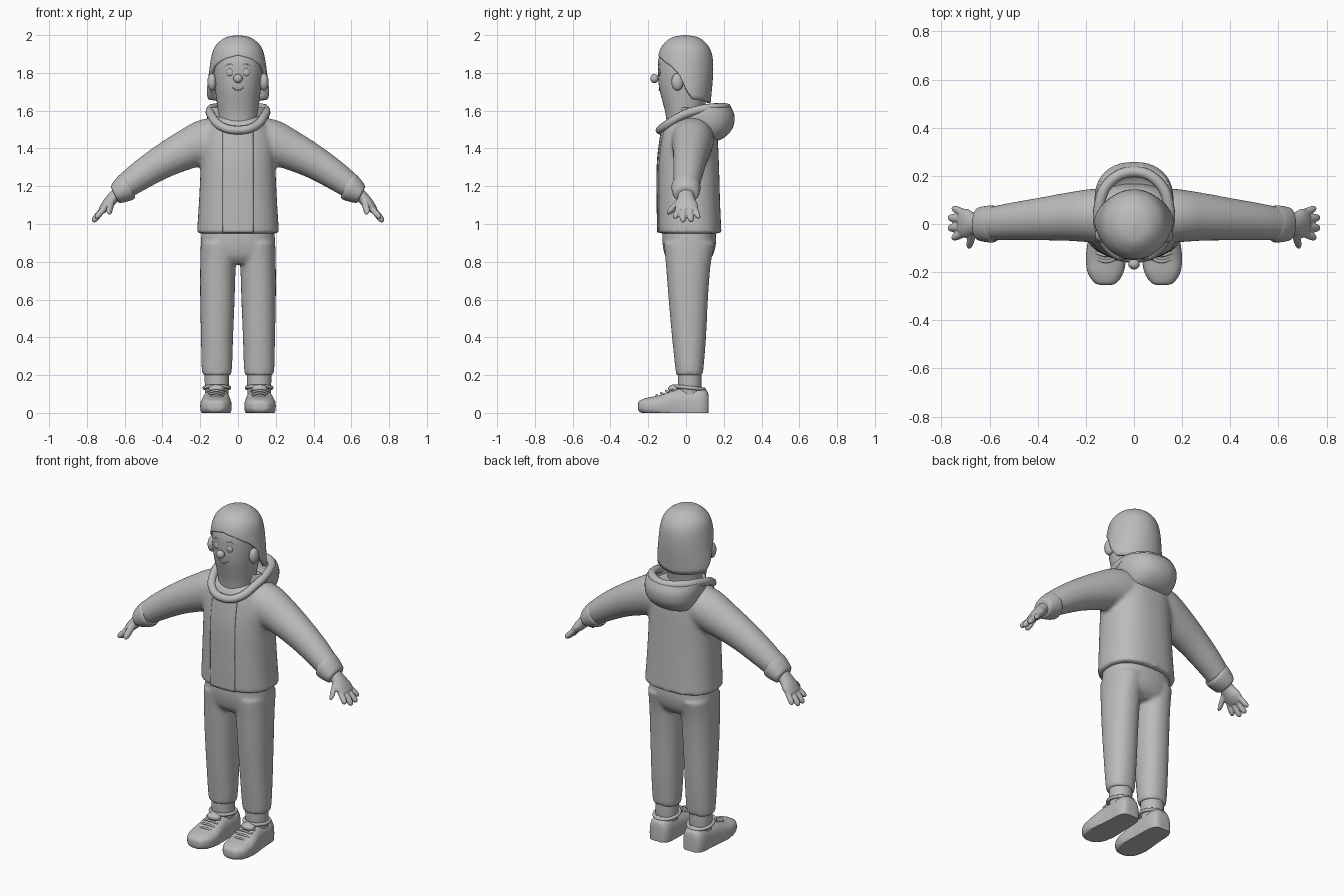
import bpy, bmesh, math
from mathutils import Vector

cube = bpy.data.objects.get("Cube")
if cube:
    bpy.data.objects.remove(cube)

grey = bpy.data.materials.new("plain_grey")
grey.use_nodes = True
grey.diffuse_color = (0.5, 0.5, 0.5, 1)
grey.node_tree.nodes["Principled BSDF"].inputs["Base Color"].default_value = (0.5, 0.5, 0.5, 1)

X, Y, Z = Vector((1, 0, 0)), Vector((0, 1, 0)), Vector((0, 0, 1))
ARM_UP = Vector((0.45, 0, 0.89))
HAND_UP = Vector((0.76, 0, 0.65))


def spline(keys, steps):
    """Smoothly interpolate tuples of numbers."""
    out = []
    for i in range(len(keys) - 1):
        p = [keys[max(i - 1, 0)], keys[i], keys[i + 1], keys[min(i + 2, len(keys) - 1)]]
        for s in range(steps):
            t = s / steps
            out.append([b + 0.5 * t * (c - a + t * (2 * a - 5 * b + 4 * c - d + t * (3 * (b - c) + d - a)))
                        for a, b, c, d in zip(*p)])
    out.append(list(keys[-1]))
    return out


def loft(bm, keys, a, b, side=1, n=40, steps=5, power=2.0, floor=False, capped=True):
    """Skin rounded rings given as (x, y, z, radius along a, radius along b)."""
    rings = []
    for x, y, z, ra, rb in spline(keys, steps):
        ring = []
        for i in range(n):
            t = math.tau * i / n
            c, s = math.cos(t), math.sin(t)
            u = math.copysign(abs(c) ** (2 / power), c) * max(ra, 0.001)
            v = math.copysign(abs(s) ** (2 / power), s) * max(rb, 0.001)
            p = Vector((x, y, z)) + a * u + b * v
            p.x *= side
            if floor:
                p.z = max(p.z, 0)
            ring.append(bm.verts.new(p))
        rings.append(ring)
    for r, q in zip(rings, rings[1:]):
        for i in range(n):
            j = (i + 1) % n
            bm.faces.new((r[i], r[j], q[j], q[i]))
    if capped:
        bm.faces.new(rings[0])
        bm.faces.new(rings[-1])


def finish(bm, name, voxel=0, relax=4, thick=0):
    bmesh.ops.recalc_face_normals(bm, faces=bm.faces)
    me = bpy.data.meshes.new(name)
    bm.to_mesh(me)
    bm.free()
    ob = bpy.data.objects.new(name, me)
    bpy.context.collection.objects.link(ob)
    me.materials.append(grey)
    if voxel:
        m = ob.modifiers.new("blend", "REMESH")
        m.mode, m.voxel_size, m.use_smooth_shade = "VOXEL", voxel, True
        m = ob.modifiers.new("relax", "SMOOTH")
        m.factor, m.iterations = 0.5, relax
    if thick:
        m = ob.modifiers.new("thickness", "SOLIDIFY")
        m.thickness, m.offset = thick, 0
    bpy.ops.object.select_all(action="DESELECT")
    ob.select_set(True)
    bpy.context.view_layer.objects.active = ob
    if voxel:
        bpy.ops.object.shade_smooth()
    else:
        bpy.ops.object.shade_smooth_by_angle(angle=math.radians(45))
    return ob


def tube(name, points, radius, closed=False):
    cu = bpy.data.curves.new(name, "CURVE")
    cu.dimensions, cu.bevel_depth, cu.bevel_resolution, cu.use_fill_caps = "3D", radius, 3, True
    sp = cu.splines.new("BEZIER")
    sp.bezier_points.add(len(points) - 1)
    sp.use_cyclic_u, sp.resolution_u = closed, 8
    for bp, p in zip(sp.bezier_points, points):
        bp.co = p
        bp.handle_left_type = bp.handle_right_type = "AUTO"
    ob = bpy.data.objects.new(name, cu)
    bpy.context.collection.objects.link(ob)
    cu.materials.append(grey)


def ball(name, loc, size):
    bm = bmesh.new()
    bmesh.ops.create_uvsphere(bm, u_segments=24, v_segments=14, radius=1)
    bmesh.ops.scale(bm, vec=size, verts=bm.verts)
    bmesh.ops.translate(bm, vec=loc, verts=bm.verts)
    finish(bm, name)


# Jacket: torso and sleeves blended together
torso = [(0, 0.02, 0.95, 0.218, 0.168), (0, 0.015, 1.1, 0.208, 0.166), (0, 0.012, 1.3, 0.198, 0.163),
         (0, 0.015, 1.42, 0.195, 0.155), (0, 0.02, 1.52, 0.165, 0.14), (0, 0.03, 1.57, 0.12, 0.11)]
sleeve = [(0.05, 0.035, 1.475, 0.11, 0.105), (0.16, 0.035, 1.44, 0.112, 0.12), (0.28, 0.03, 1.39, 0.1, 0.105),
          (0.4, 0.02, 1.33, 0.088, 0.09), (0.52, 0.01, 1.255, 0.077, 0.078), (0.61, 0, 1.19, 0.068, 0.066)]
bm = bmesh.new()
loft(bm, torso, X, Y, power=2.4)
for side in (1, -1):
    loft(bm, sleeve, Y, ARM_UP, side)
finish(bm, "jacket", 0.011, 8)

# Raised front placket cut from the torso shape
bm = bmesh.new()
loft(bm, torso, X, Y, power=2.4, n=64, capped=False)
for co, no in (((0.08, 0, 0), X), ((-0.08, 0, 0), -X), ((0, 0, 0), Y), ((0, 0, 0.955), -Z), ((0, 0, 1.5), Z)):
    bmesh.ops.bisect_plane(bm, geom=bm.verts[:] + bm.edges[:] + bm.faces[:],
                           plane_co=co, plane_no=no, clear_outer=True)
finish(bm, "jacket_placket", thick=0.009)

# Trousers: hips and legs blended together
bm = bmesh.new()
loft(bm, [(0, 0.015, 0.98, 0.19, 0.14), (0, 0.017, 0.9, 0.197, 0.142),
          (0, 0.015, 0.83, 0.193, 0.125), (0, 0.01, 0.79, 0.15, 0.09)], X, Y, power=2.4)
for side in (1, -1):
    loft(bm, [(0.1, 0.018, 0.9, 0.097, 0.135), (0.106, 0.012, 0.78, 0.094, 0.118),
              (0.109, 0.012, 0.6, 0.091, 0.104), (0.111, 0.016, 0.4, 0.085, 0.09),
              (0.112, 0.018, 0.25, 0.081, 0.076), (0.112, 0.018, 0.2, 0.076, 0.07)], X, Y, side, power=2.2)
finish(bm, "trousers", 0.01, 6)

# Bowl of the lowered hood and its rolled rim
bm = bmesh.new()
loft(bm, [(0, 0.1, 1.44, 0.03, 0.03), (0, 0.1, 1.46, 0.11, 0.09), (0, 0.1, 1.51, 0.145, 0.138),
          (0, 0.1, 1.57, 0.155, 0.148), (0, 0.095, 1.615, 0.15, 0.135)], X, Y, power=2.3, capped=False)
finish(bm, "hood", thick=0.018)
half = [(0.085, -0.115, 1.515), (0.138, -0.03, 1.57), (0.145, 0.07, 1.605), (0.1, 0.175, 1.618)]
tube("hood_rim", [(0, -0.138, 1.497)] + half + [(0, 0.217, 1.615)]
     + [(-x, y, z) for x, y, z in reversed(half)], 0.023, True)

# Head and neck
bm = bmesh.new()
loft(bm, [(0, -0.005, 1.47, 0.095, 0.09), (0, -0.008, 1.58, 0.104, 0.1), (0, -0.01, 1.65, 0.113, 0.115),
          (0, -0.01, 1.72, 0.122, 0.132), (0, -0.01, 1.8, 0.13, 0.139), (0, -0.01, 1.88, 0.127, 0.134),
          (0, -0.005, 1.94, 0.1, 0.105), (0, 0, 1.975, 0.05, 0.05)], X, Y, power=2.1)
finish(bm, "head")

# Bobbed hair: each column runs from the crown to a hairline set by its angle
hair = [(2.0, 0, 0.005), (1.99, 0.06, 0.065), (1.965, 0.1, 0.103), (1.93, 0.127, 0.13), (1.88, 0.142, 0.145),
        (1.8, 0.154, 0.148), (1.7, 0.166, 0.14), (1.64, 0.166, 0.134)]
hairline = [(0, 1.895), (30, 1.875), (60, 1.835), (78, 1.79), (92, 1.71), (108, 1.66), (180, 1.64)]


def lookup(table, t):
    table = sorted(table)
    for p, q in zip(table, table[1:]):
        if t <= q[0]:
            f = max(0, (t - p[0]) / (q[0] - p[0]))
            return [u + f * (v - u) for u, v in zip(p, q)]
    return table[-1]


bm = bmesh.new()
profile, n, rows, grid = spline(hair, 4), 64, 24, []
for i in range(n):
    ang = math.tau * i / n
    low = lookup(hairline, math.degrees(min(ang, math.tau - ang)))[1]
    column = []
    for j in range(rows + 1):
        z = 2.0 - (2.0 - low) * (j / rows) ** 1.7
        _, rx, ry = lookup(profile, z)
        column.append(bm.verts.new((rx * math.sin(ang), -0.004 - ry * math.cos(ang), z)))
    grid.append(column)
for i in range(n):
    p, q = grid[i], grid[(i + 1) % n]
    for j in range(rows):
        bm.faces.new((p[j], p[j + 1], q[j + 1], q[j]))
bmesh.ops.remove_doubles(bm, verts=bm.verts, dist=0.0015)
finish(bm, "hair").modifiers.new("thickness", "SOLIDIFY").thickness = 0.02

# Face
ball("nose", (0, -0.167, 1.77), (0.024, 0.022, 0.024))
tube("mouth", [(-0.03, -0.139, 1.722), (0, -0.142, 1.708), (0.03, -0.139, 1.722)], 0.003)
for side, word in ((1, "left"), (-1, "right")):
    ball(word + "_eye", (side * 0.042, -0.141, 1.803), (0.02, 0.008, 0.02))
    ball(word + "_ear", (side * 0.138, -0.045, 1.752), (0.024, 0.032, 0.046))
    tube(word + "_eyebrow", [(side * x, y, z) for x, y, z in
                             ((0.02, -0.144, 1.835), (0.042, -0.14, 1.847), (0.065, -0.129, 1.836))], 0.004)

for side, word in ((1, "left"), (-1, "right")):
    # Sleeve cuff
    bm = bmesh.new()
    loft(bm, [(0.575, 0, 1.205, 0.07, 0.07), (0.588, 0, 1.197, 0.077, 0.075), (0.615, 0, 1.18, 0.075, 0.068),
              (0.645, 0, 1.16, 0.068, 0.054), (0.653, 0, 1.155, 0.058, 0.044)], Y, ARM_UP, side, steps=4)
    finish(bm, word + "_cuff")

    # Hand with four fingers and a thumb
    bm = bmesh.new()
    loft(bm, [(0.63, 0, 1.17, 0.04, 0.034), (0.665, 0, 1.135, 0.046, 0.032), (0.695, 0.003, 1.1, 0.06, 0.029),
              (0.722, 0.005, 1.07, 0.058, 0.02)], Y, HAND_UP, side, n=24)
    digits = [((0.7, -0.038, 1.09), (0.755, -0.058, 1.03), 0.016), ((0.705, -0.012, 1.09), (0.77, -0.017, 1.01), 0.017),
              ((0.705, 0.018, 1.09), (0.77, 0.027, 1.012), 0.017), ((0.7, 0.046, 1.09), (0.755, 0.066, 1.03), 0.015),
              ((0.665, -0.03, 1.13), (0.687, -0.095, 1.052), 0.019)]
    for start, end, r in digits:
        start, end = Vector(start), Vector(end)
        keys = [(*start.lerp(end, t), r * w, r * w)
                for t, w in ((0, 0.9), (0.4, 1), (0.75, 1), (0.93, 0.7), (1, 0.1))]
        loft(bm, keys, Y, HAND_UP, side, n=16, steps=3)
    finish(bm, word + "_hand", 0.005, 3)

    # Sock and shoe
    bm = bmesh.new()
    loft(bm, [(0.112, 0.02, 0.08, 0.06, 0.058), (0.112, 0.02, 0.16, 0.064, 0.062),
              (0.112, 0.02, 0.23, 0.066, 0.062)], X, Y, side)
    finish(bm, word + "_sock")
    bm = bmesh.new()
    loft(bm, [(0.118, -0.254, 0.035, 0.015, 0.012), (0.118, -0.245, 0.035, 0.045, 0.03),
              (0.118, -0.205, 0.035, 0.073, 0.045), (0.117, -0.15, 0.035, 0.083, 0.056),
              (0.116, -0.1, 0.035, 0.08, 0.075), (0.114, -0.05, 0.035, 0.074, 0.092),
              (0.112, 0.02, 0.035, 0.07, 0.095), (0.112, 0.08, 0.035, 0.066, 0.1),
              (0.112, 0.112, 0.035, 0.05, 0.08), (0.112, 0.12, 0.035, 0.03, 0.05)],
         X, Z, side, power=2.7, floor=True)
    finish(bm, word + "_shoe")
    ring = [math.tau * i / 12 for i in range(12)]
    tube(word + "_shoe_collar", [(side * 0.112 + 0.066 * math.cos(t), 0.02 + 0.075 * math.sin(t),
                                  0.133 - 0.008 * math.sin(t)) for t in ring], 0.01, True)
    ball(word + "_shoe_tongue", (side * 0.114, -0.065, 0.128), (0.042, 0.03, 0.022))
    for i in range(4):
        y, z = -0.075 - 0.025 * i, 0.13 - 0.012 * i
        tube(word + "_lace", [(side * 0.115 + dx, y + dy, z - abs(dx) * 0.25)
                              for dx, dy in ((-0.045, 0.008), (0, -0.006), (0.045, 0.008))], 0.006)
